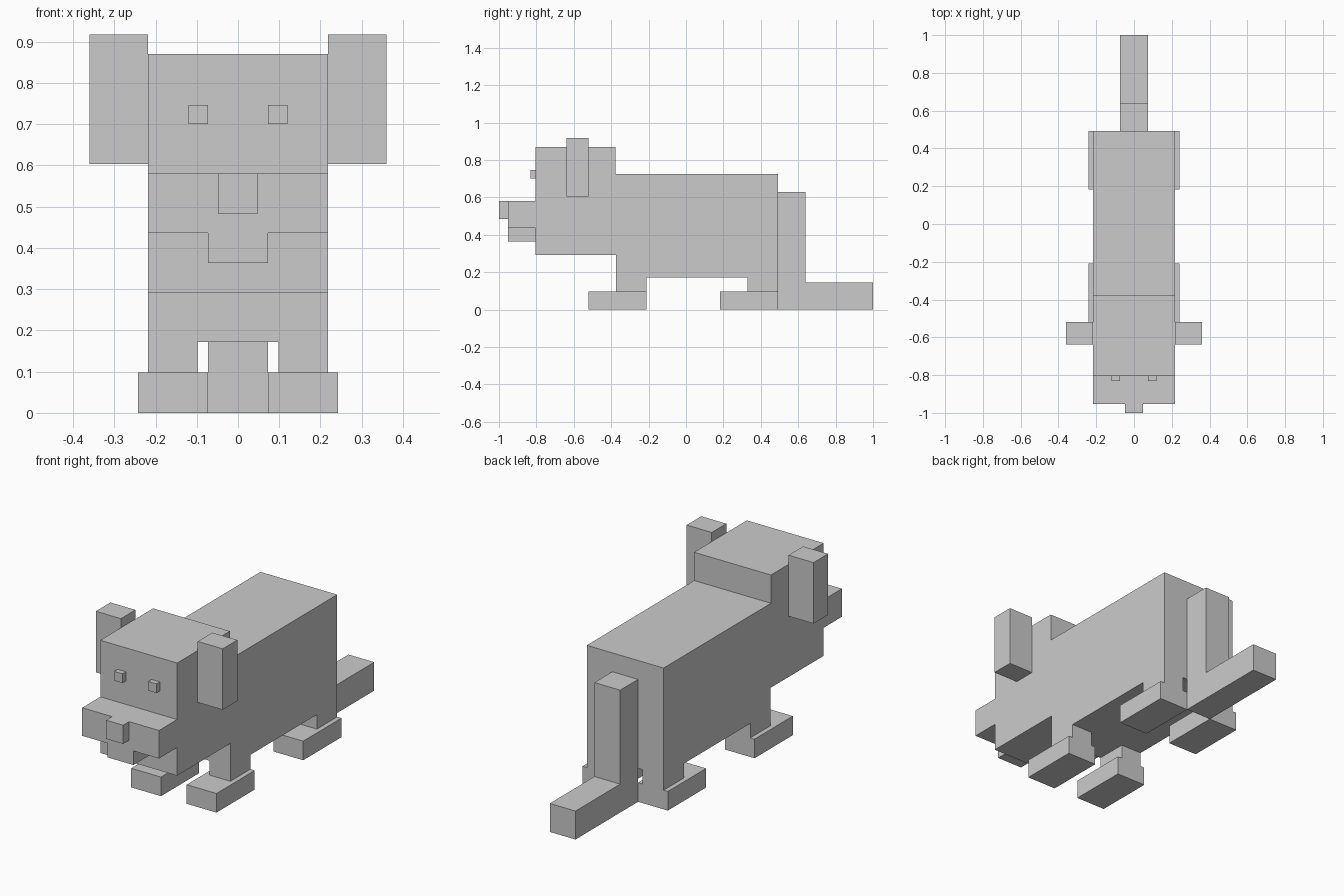
import bpy
import bmesh

if "Cube" in bpy.data.objects:
    bpy.data.objects.remove(bpy.data.objects["Cube"])


def make_object(name, bm):
    bmesh.ops.recalc_face_normals(bm, faces=bm.faces[:])
    mesh = bpy.data.meshes.new(name)
    bm.to_mesh(mesh)
    bm.free()
    obj = bpy.data.objects.new(name, mesh)
    bpy.context.collection.objects.link(obj)
    return obj


def extrude_side_profile(name, points, half_width):
    """Side outline (y, z) extruded across x, centred on x = 0."""
    bm = bmesh.new()
    face = bm.faces.new([bm.verts.new((-half_width, y, z)) for y, z in points])
    out = bmesh.ops.extrude_face_region(bm, geom=[face])
    moved = [v for v in out["geom"] if isinstance(v, bmesh.types.BMVert)]
    bmesh.ops.translate(bm, verts=moved, vec=(2 * half_width, 0, 0))
    return make_object(name, bm)


def box(name, x, y, z):
    """Box from (min, max) ranges."""
    bm = bmesh.new()
    bmesh.ops.create_cube(bm, size=1)
    for v in bm.verts:
        v.co = [r[0] if c < 0 else r[1] for c, r in zip(v.co, (x, y, z))]
    return make_object(name, bm)


def box_pair(name, x, y, z):
    """Box mirrored to both sides."""
    box(name + "_right", x, y, z)
    box(name + "_left", (-x[1], -x[0]), y, z)


W = 0.218

# Body, head and muzzle share one width and one outline
extrude_side_profile("body_and_head", [
    (0.493, 0.172), (0.493, 0.725), (-0.377, 0.725), (-0.377, 0.87),
    (-0.805, 0.87), (-0.805, 0.58), (-0.952, 0.58), (-0.952, 0.436),
    (-0.805, 0.436), (-0.805, 0.292), (-0.373, 0.292), (-0.373, 0.172)], W)

# Bent tail
extrude_side_profile("tail", [
    (0.493, 0), (1.0, 0), (1.0, 0.146), (0.638, 0.146),
    (0.638, 0.628), (0.493, 0.628)], 0.073)

# Face
box("lower_jaw", (-0.073, 0.073), (-0.952, -0.805), (0.364, 0.436))
box("nose", (-0.048, 0.048), (-1.0, -0.952), (0.484, 0.58))
box_pair("eye", (0.073, 0.12), (-0.832, -0.805), (0.70, 0.747))
box_pair("ear", (W, 0.36), (-0.638, -0.52), (0.604, 0.917))

# Legs and paws
for name, back, leg_front, toe in (("front", -0.21, -0.373, -0.52),
                                   ("rear", 0.493, 0.328, 0.183)):
    box_pair(name + "_leg", (0.098, W), (leg_front, back), (0.098, 0.172))
    box_pair(name + "_paw", (0.073, 0.242), (toe, back), (0, 0.098))
